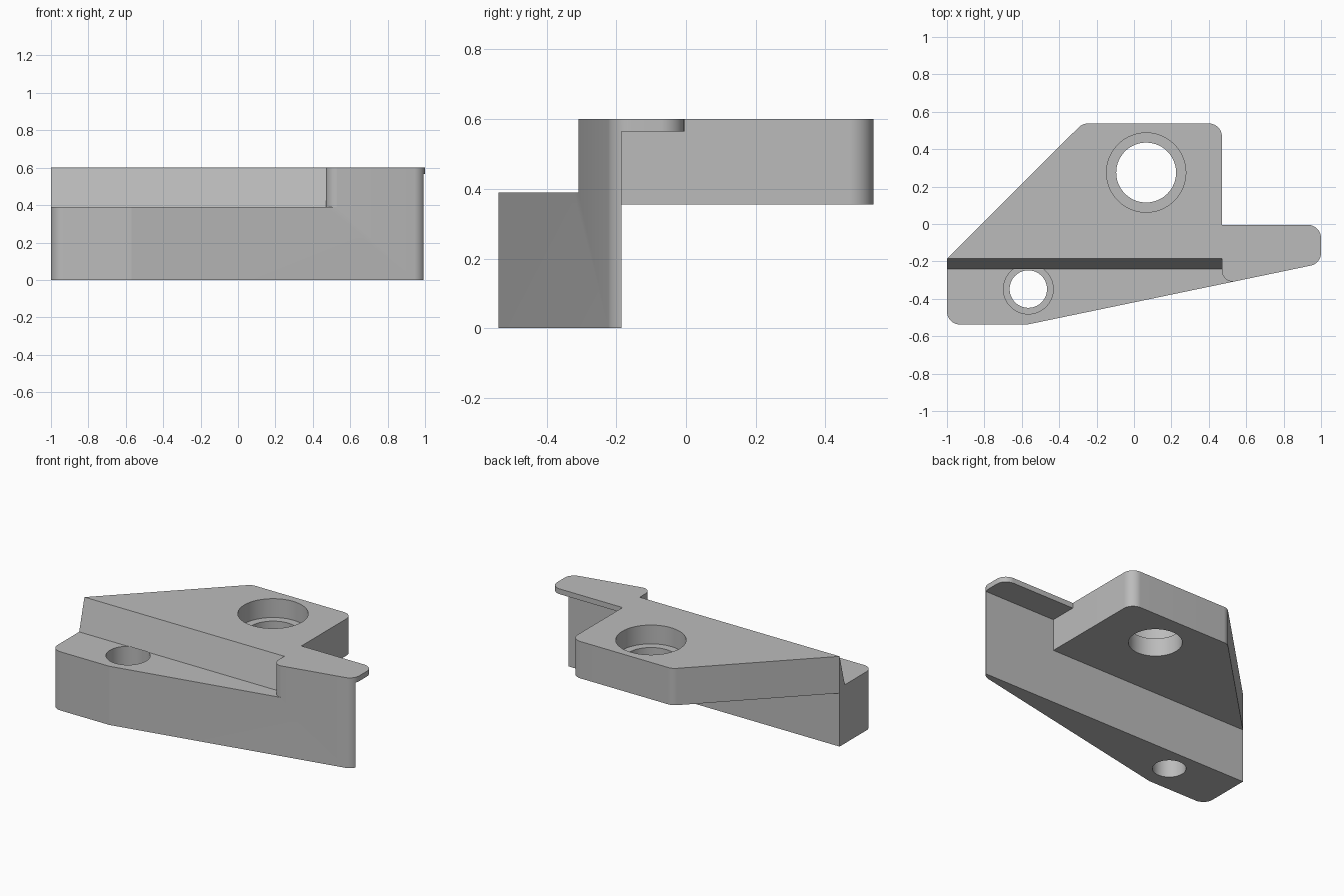
import bpy
import bmesh
import math
from mathutils import Vector

if "Cube" in bpy.data.objects:
    bpy.data.objects.remove(bpy.data.objects["Cube"], do_unlink=True)

grey = bpy.data.materials.new("plain_grey")
grey.use_nodes = True
colour = (0.5, 0.5, 0.5, 1)
grey.diffuse_color = colour
grey.node_tree.nodes["Principled BSDF"].inputs["Base Color"].default_value = colour


def fillet(points, steps=16):
    """Replace every (x, y, radius) corner by an arc."""
    result = []
    for i, p in enumerate(points):
        here = Vector(p[:2])
        if len(p) == 2:
            result.append(here)
            continue
        a = (Vector(points[i - 1][:2]) - here).normalized()
        b = (Vector(points[(i + 1) % len(points)][:2]) - here).normalized()
        half = a.angle(b) / 2
        centre = here + (a + b).normalized() * p[2] / math.sin(half)
        start = here + a * p[2] / math.tan(half) - centre
        end = here + b * p[2] / math.tan(half) - centre
        sweep = math.pi - 2 * half
        for k in range(steps + 1):
            t = k / steps
            result.append(centre + (start * math.sin((1 - t) * sweep)
                                    + end * math.sin(t * sweep)) / math.sin(sweep))
    return result


def prism(name, points, low, high, axis="z"):
    """Extrude a plan outline along z, or a (y, z) profile along x."""
    bm = bmesh.new()
    place = (lambda p: (p[0], p[1], low)) if axis == "z" else (lambda p: (low, p[0], p[1]))
    face = bm.faces.new([bm.verts.new(place(p)) for p in fillet(points)])
    grown = bmesh.ops.extrude_face_region(bm, geom=[face])
    step = Vector((0, 0, high - low)) if axis == "z" else Vector((high - low, 0, 0))
    bmesh.ops.translate(bm, vec=step, verts=[
        v for v in grown["geom"] if isinstance(v, bmesh.types.BMVert)])
    bmesh.ops.recalc_face_normals(bm, faces=bm.faces)
    mesh = bpy.data.meshes.new(name)
    bm.to_mesh(mesh)
    bm.free()
    mesh.materials.append(grey)
    obj = bpy.data.objects.new(name, mesh)
    bpy.context.collection.objects.link(obj)
    return obj


def box(name, x0, x1, y0, y1, z0, z1):
    return prism(name, [(x0, y0), (x1, y0), (x1, y1), (x0, y1)], z0, z1)


def bore(name, x, y, radius, z0, z1, sides=96):
    ring = [(x + radius * math.cos(math.tau * k / sides),
             y + radius * math.sin(math.tau * k / sides)) for k in range(sides)]
    return prism(name, ring, z0, z1)


BACK, SIDE, LEDGE = -0.185, 0.47, 0.39
TOP = 0.6

# Full plan outline of the bracket
bracket = prism("bracket", [
    (-1, BACK), (-1, -0.5375, 0.07), (-0.57, -0.5375), (1, -0.211, 0.07),
    (1, -0.005, 0.07), (SIDE, -0.005), (SIDE, 0.5375, 0.07), (-0.275, 0.5375, 0.07),
], 0, TOP)

cutters = [
    # Space below the rear plate and the thin side tab
    box("under_plate", -1.2, 1.2, BACK, 0.8, -0.1, 0.355),
    box("under_tab", SIDE, 1.2, BACK, 0.1, -0.1, 0.565),
    # Front ledge with its sloped back wall
    prism("ledge_cut", [(BACK + 0.0262, 0.7), (BACK, TOP), (-0.24, LEDGE),
                        (-0.8, LEDGE), (-0.8, 0.7)], -1.2, SIDE, "x"),
    # Rounded end of the ledge
    prism("ledge_end_round", [(0.4, -0.243), (SIDE, -0.243), (SIDE, -0.322, 0.06),
                              (0.6, -0.296), (0.6, -0.5), (0.4, -0.5)], LEDGE, 0.7),
    # Stepped screw holes
    bore("large_hole", 0.065, 0.275, 0.16, 0.2, 0.7),
    bore("large_counterbore", 0.065, 0.275, 0.212, 0.475, 0.7),
    bore("small_hole", -0.565, -0.348, 0.1, -0.1, 0.35),
    bore("small_counterbore", -0.565, -0.348, 0.133, 0.195, LEDGE + 0.001),
]

bpy.context.view_layer.objects.active = bracket
for cutter in cutters:
    cutter.hide_render = True
    mod = bracket.modifiers.new(cutter.name, "BOOLEAN")
    mod.operation = "DIFFERENCE"
    mod.solver = "EXACT"
    mod.object = cutter
    bpy.ops.object.modifier_apply(modifier=mod.name)
    bpy.data.objects.remove(cutter, do_unlink=True)

# Smooth rounds, crisp edges
bpy.ops.object.select_all(action="DESELECT")
bracket.select_set(True)
bpy.ops.object.shade_smooth_by_angle(angle=math.radians(10))
